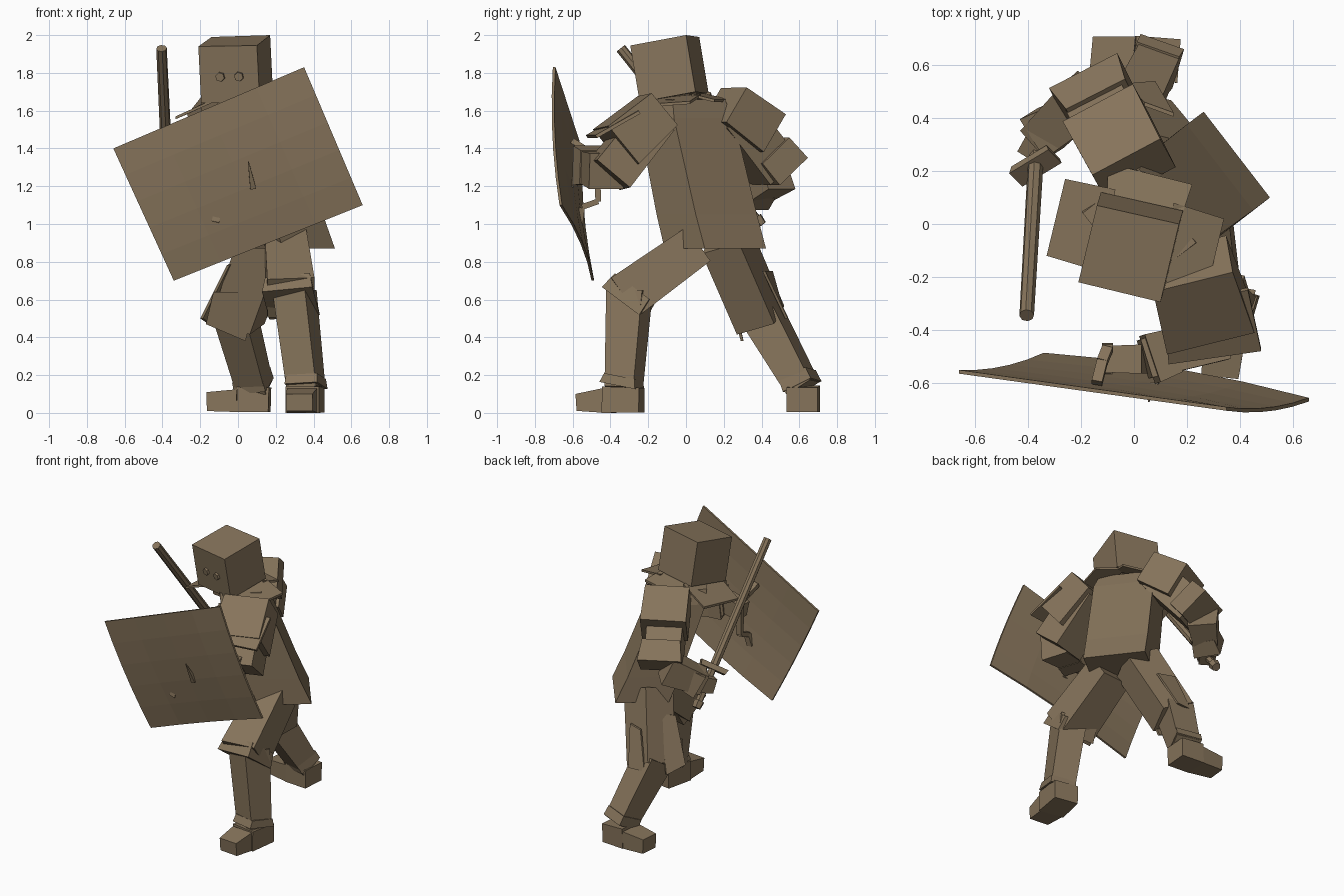
import bpy, bmesh, math
from mathutils import Vector as V

mat = bpy.data.materials.new("dull_brown")
mat.diffuse_color = (0.24, 0.175, 0.105, 1)


def loft(name, rings):
    """Closed solid through rings with equal point counts."""
    bm = bmesh.new()
    rs = [[bm.verts.new(p) for p in r] for r in rings]
    n = len(rs[0])
    for a, b in zip(rs, rs[1:]):
        for i in range(n):
            j = (i + 1) % n
            bm.faces.new((a[i], a[j], b[j], b[i]))
    bm.faces.new(rs[0])
    bm.faces.new(rs[-1])
    bmesh.ops.recalc_face_normals(bm, faces=bm.faces)
    me = bpy.data.meshes.new(name)
    bm.to_mesh(me)
    bm.free()
    me.materials.append(mat)
    ob = bpy.data.objects.new(name, me)
    bpy.context.collection.objects.link(ob)
    return ob


def slab(name, corners, offset):
    loft(name, [[V(c) for c in corners], [V(c) + V(offset) for c in corners]])


def limb(name, a, b, size_a, size_b, side):
    """Four-sided tapered box from a to b; first size runs along side."""
    a, b = V(a), V(b)
    d = (b - a).normalized()
    s = (V(side) - d * d.dot(V(side))).normalized()
    t = d.cross(s)
    quad = ((-1, -1), (1, -1), (1, 1), (-1, 1))
    loft(name, [[p + s * i * w[0] / 2 + t * j * w[1] / 2 for i, j in quad]
                for p, w in ((a, size_a), (b, size_b))])


def rod(name, a, b, ra, rb, n=6):
    a, b = V(a), V(b)
    d = (b - a).normalized()
    s = d.orthogonal().normalized()
    t = d.cross(s)
    ang = [2 * math.pi * i / n for i in range(n)]
    loft(name, [[p + r * (s * math.cos(u) + t * math.sin(u)) for u in ang]
                for p, r in ((a, ra), (b, rb))])


# head, turned slightly and tipped forward
A, B, C, D = V((-.21, -.22, 1.94)), V((.10, -.295, 1.945)), V((.17, .0, 2.0)), V((-.14, .07, 1.99))
drop = V((.015, .05, -.30))
slab("head", (A, B, C, D), drop)
n = (B - A).cross(drop).normalized()
if n.y > 0:
    n = -n
for tag, f in (("right", .35), ("left", .67)):
    p = A + (B - A) * f + drop * .54
    rod(tag + "_eye", p - n * .01, p + n * .014, .027, .025)
limb("neck", (.01, -.05, 1.6), (.0, -.07, 1.72), (.2, .2), (.2, .2), (1, -.2, 0))

# collar panels drooping to each side of the neck
slab("collar_right", ((-.13, -.18, 1.66), (-.33, -.12, 1.57), (-.26, .17, 1.6), (-.07, .13, 1.7)), (0, 0, -.015))
slab("collar_left", ((.08, -.22, 1.66), (.27, -.27, 1.63), (.34, .02, 1.65), (.15, .08, 1.69)), (0, 0, -.015))
slab("collar_back", ((-.1, .1, 1.69), (.18, .03, 1.69), (.22, .15, 1.66), (-.1, .23, 1.66)), (0, 0, -.015))

# torso, leaning forward and twisted
wide, deep = V((.61, -.79, 0)), V((-.79, -.61, 0))


def torso_ring(c, w, d):
    return [V(c) + wide * i * w / 2 + deep * j * d / 2
            for i, j in ((-1, -1), (1, -1), (1, 1), (-1, 1))]


loft("torso", [torso_ring((.02, -.015, 1.66), .35, .27),
               torso_ring((.045, .0, 1.56), .40, .31),
               torso_ring((.19, .11, 1.05), .41, .34),
               torso_ring((.25, .155, .87), .41, .35)])

# front leg
limb("front_thigh", (.25, .06, .89), (.28, -.33, .61), (.22, .22), (.25, .25), (1, 0, 0))
limb("front_knee_flare", (.28, -.27, .66), (.28, -.33, .58), (.24, .23), (.27, .25), (1, -.2, 0))
limb("front_shin", (.30, -.30, .64), (.36, -.33, .13), (.18, .20), (.165, .16), (1, -.33, 0))
limb("front_ankle_cuff", (.36, -.33, .19), (.36, -.34, .14), (.17, .17), (.18, .2), (1, -.3, 0))
limb("front_heel", (.375, -.235, .068), (.34, -.43, .07), (.17, .13), (.18, .14), (1, -.2, 0))
limb("front_toe", (.34, -.43, .065), (.325, -.575, .055), (.16, .13), (.14, .09), (1, -.2, 0))

# back leg
limb("back_thigh", (.15, .21, .92), (.0, .395, .49), (.24, .22), (.23, .22), (1, -.4, 0))
limb("back_shin", (-.02, .39, .54), (.09, .62, .13), (.18, .2), (.16, .15), (1, -.3, 0))
limb("back_ankle_cuff", (.07, .59, .2), (.085, .615, .14), (.17, .16), (.175, .17), (1, -.3, 0))
limb("back_heel", (.168, .615, .07), (.0, .628, .075), (.165, .13), (.165, .14), (0, 1, 0))
limb("back_toe", (.0, .628, .065), (-.16, .643, .06), (.16, .12), (.13, .10), (0, 1, 0))
# hanging flaps around the back thigh and knee
slab("knee_flap", ((-.13, .22, .64), (.1, .22, .64), (.04, .29, .38), (-.17, .27, .47)), (0, .015, 0))
slab("thigh_flap", ((.0, .3, .82), (-.06, .2, .78), (-.2, .29, .5), (-.14, .42, .46)), (.015, -.01, 0))
slab("rear_flap", ((.15, .42, .75), (.04, .46, .75), (-.04, .53, .5), (.08, .54, .5)), (.0, -.015, 0))

# shield arm
limb("left_pauldron", (.21, -.15, 1.60), (.275, -.37, 1.41), (.31, .22), (.34, .26), (1, .18, 0))
limb("left_upper_arm", (.23, -.17, 1.56), (.30, -.41, 1.26), (.22, .22), (.25, .23), (1, .18, 0))
slab("left_arm_flap", ((.12, -.31, 1.6), (.43, -.25, 1.6), (.48, -.48, 1.47), (.13, -.53, 1.47)), (0, .01, -.015))
limb("left_forearm", (.33, -.42, 1.28), (.04, -.51, 1.31), (.19, .19), (.16, .15), (0, 0, 1))
limb("left_cuff", (.15, -.48, 1.3), (.06, -.51, 1.31), (.18, .17), (.21, .19), (0, 0, 1))
limb("left_hand", (.04, -.51, 1.3), (-.1, -.51, 1.27), (.12, .11), (.11, .1), (0, 0, 1))

# sword arm
limb("right_pauldron", (.0, .2, 1.63), (-.105, .40, 1.48), (.29, .22), (.30, .24), (1, .55, 0))
limb("right_upper_arm", (-.03, .24, 1.58), (-.15, .47, 1.28), (.24, .22), (.23, .22), (1, .5, 0))
limb("right_elbow_flare", (-.11, .42, 1.39), (-.155, .505, 1.28), (.25, .21), (.29, .22), (1, .5, 0))
limb("right_forearm", (-.18, .48, 1.27), (-.36, .32, 1.15), (.19, .19), (.14, .14), (0, 0, 1))
limb("right_cuff", (-.27, .39, 1.2), (-.35, .34, 1.15), (.15, .15), (.17, .18), (0, 0, 1))
limb("right_hand", (-.34, .34, 1.15), (-.39, .26, 1.12), (.11, .11), (.1, .1), (0, 0, 1))

# sword
tip, guard = V((-.405, -.345, 1.93)), V((-.372, .22, 1.22))
ax = (guard - tip).normalized()
rod("blade", tip, guard, .028, .03, 8)
limb("sword_guard", guard - ax * .015, guard + ax * .02, (.19, .08), (.17, .08), (1, 1, 0))
rod("sword_grip", guard, guard + ax * .25, .025, .025)
rod("pommel", guard + ax * .24, guard + ax * .29, .037, .03)

# shield: slightly bowed sheet spanned between four corners
P = V((-.66, -.565, 1.40)), V((.35, -.705, 1.83)), V((.66, -.67, 1.10)), V((-.34, -.50, .70))


def shield_point(u, v, back):
    p = (P[0].lerp(P[1], u)).lerp(P[3].lerp(P[2], u), v)
    p.y += .025 * v * 4 * u * (1 - u) - .02 * (1 - (2 * v - 1) ** 2) + back
    return p


rows = [i / 5 for i in range(6)]
loft("shield", [[shield_point(u, v, 0) for v in rows] +
                [shield_point(u, v, .014) for v in reversed(rows)]
                for u in (0, .25, .5, .75, 1)])
rod("shield_spike", (.08, -.61, 1.19), (.055, -.67, 1.33), .022, .003, 4)

# shield handle
path = [(-.14, -.6, 1.44), (-.12, -.52, 1.39), (-.1, -.47, 1.35), (-.1, -.465, 1.12), (-.1, -.55, 1.09), (-.12, -.56, 1.01)]
for i, (a, b) in enumerate(zip(path, path[1:])):
    limb("shield_handle_%d" % (i + 1), a, b, (.04, .03), (.04, .03), (1, 0, 0))
